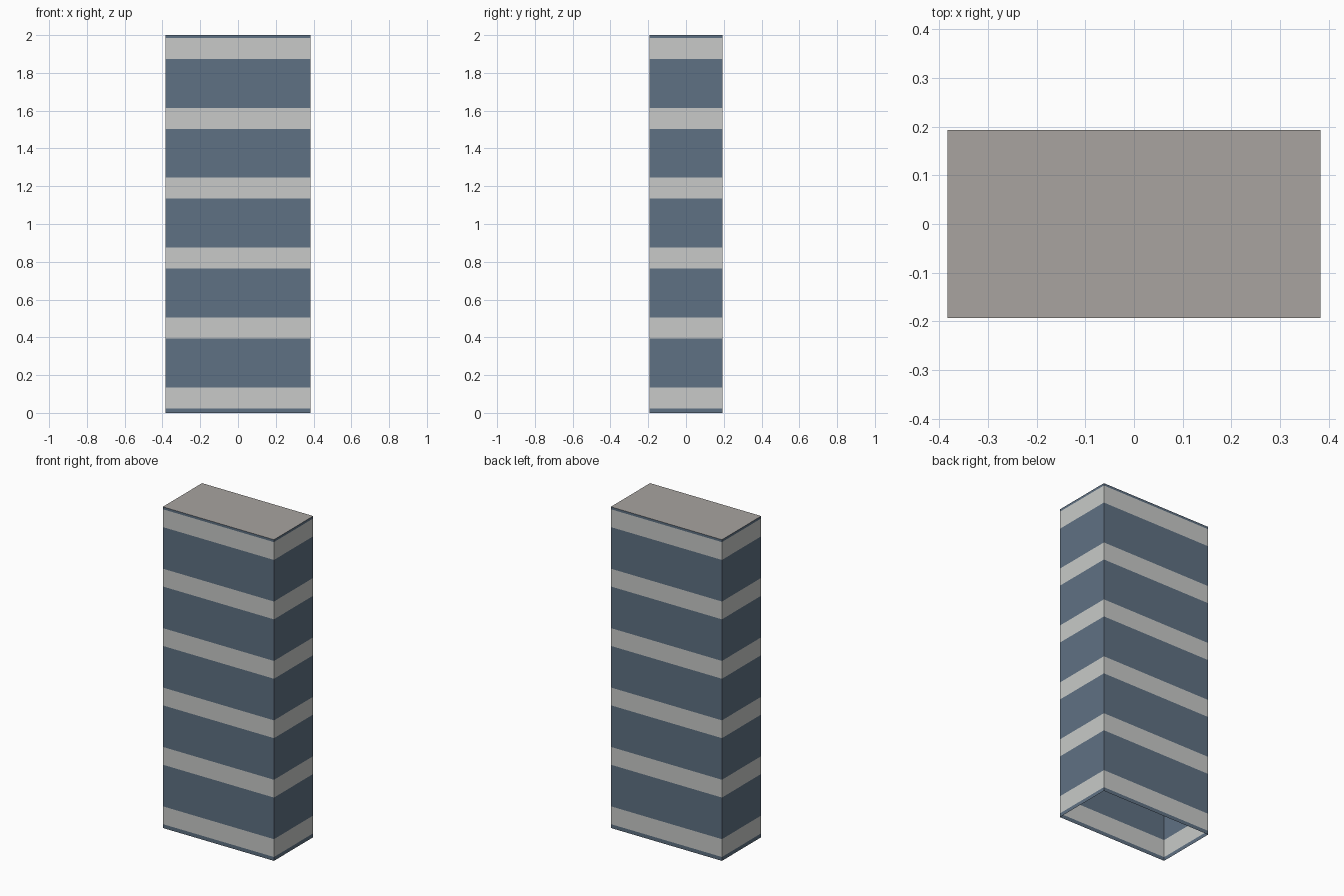
import bpy, bmesh

if "Cube" in bpy.data.objects:
    bpy.data.objects.remove(bpy.data.objects["Cube"])

HX, HY, H = 0.383, 0.193, 2.0
FIRST, PITCH, BAND = 0.024, 0.37, 0.111


def linear(c):
    c /= 255
    return c / 12.92 if c <= 0.04045 else ((c + 0.055) / 1.055) ** 2.4


def material(name, rgb):
    m = bpy.data.materials.new(name)
    m.diffuse_color = (*[linear(c) for c in rgb], 1)
    m.use_nodes = True
    m.node_tree.nodes["Principled BSDF"].inputs["Base Color"].default_value = m.diffuse_color
    return m


glass = material("blue glass", (95, 113, 131))
concrete = material("pale concrete", (200, 202, 200))
roofing = material("warm grey roof", (168, 164, 160))


def make(name, bm, mats):
    me = bpy.data.meshes.new(name)
    bm.to_mesh(me)
    bm.free()
    for m in mats:
        me.materials.append(m)
    ob = bpy.data.objects.new(name, me)
    bpy.context.collection.objects.link(ob)


def ring(bm, z):
    return [bm.verts.new((x * HX, y * HY, z))
            for x, y in ((-1, -1), (1, -1), (1, 1), (-1, 1))]


# Tower walls: thin shell, open below, alternating glass and concrete bands
levels = [0.0]
for k in range(6):
    levels += [FIRST + k * PITCH, FIRST + k * PITCH + BAND]
levels.append(H)
bm = bmesh.new()
rings = [ring(bm, z) for z in levels]
for i, (lo, hi) in enumerate(zip(rings, rings[1:])):
    for j in range(4):
        n = (j + 1) % 4
        f = bm.faces.new((lo[j], lo[n], hi[n], hi[j]))
        f.material_index = i % 2
make("tower_walls", bm, [glass, concrete])

# Flat roof
bm = bmesh.new()
bm.faces.new(ring(bm, H))
make("roof", bm, [roofing])
